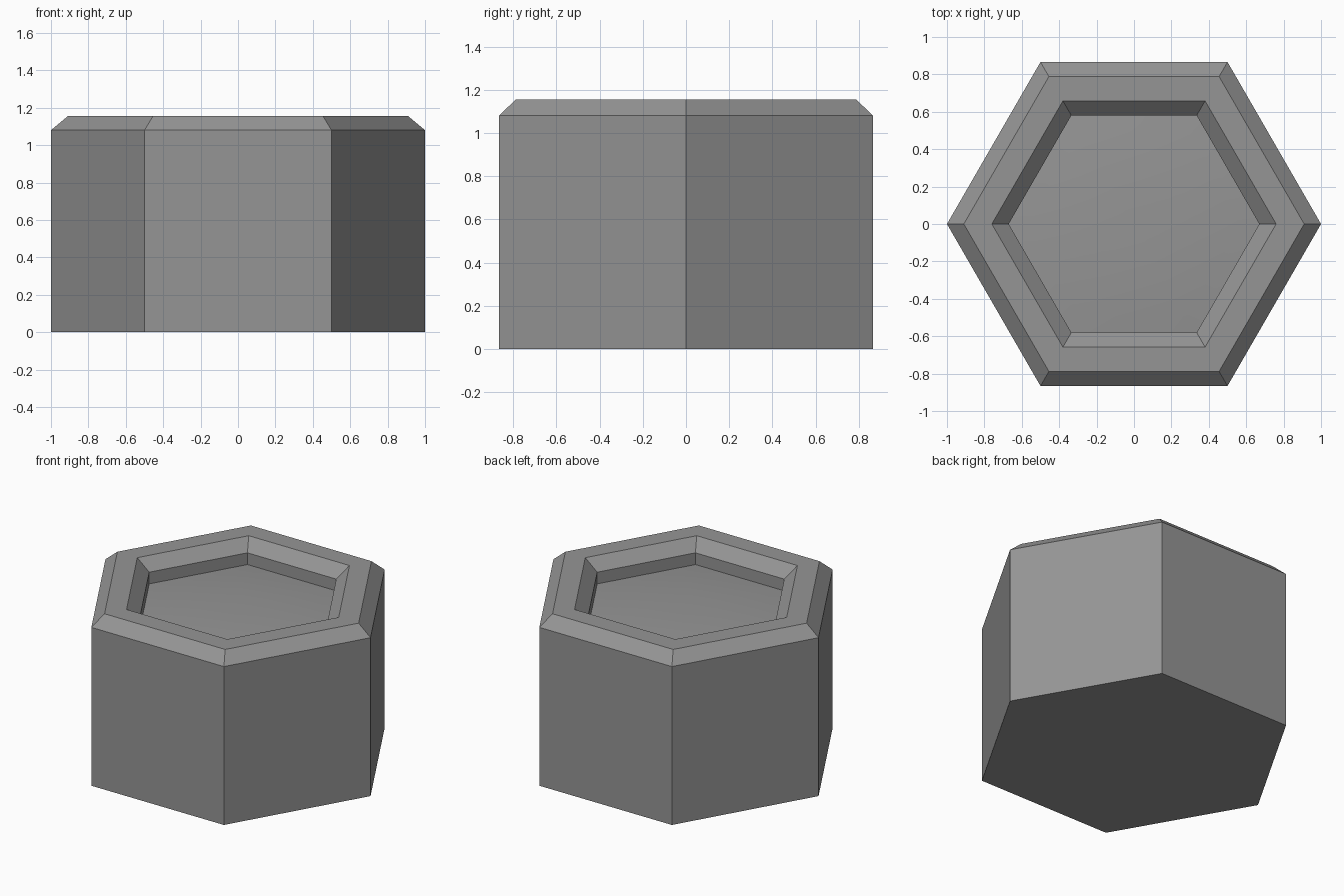
import bpy
import bmesh
from math import cos, sin, pi

cube = bpy.data.objects.get("Cube")
if cube:
    bpy.data.objects.remove(cube, do_unlink=True)

grey = bpy.data.materials.new("stone grey")
grey.use_nodes = True
colour = (0.3, 0.3, 0.3, 1)
grey.diffuse_color = colour
grey.node_tree.nodes["Principled BSDF"].inputs["Base Color"].default_value = colour


def hex_rings(name, profile, cap_start):
    """Skin six-sided rings given as (radius, height), and cap the ends."""
    bm = bmesh.new()
    rings = [[bm.verts.new((r * cos(i * pi / 3), r * sin(i * pi / 3), z))
              for i in range(6)] for r, z in profile]
    for low, high in zip(rings, rings[1:]):
        for i in range(6):
            j = (i + 1) % 6
            bm.faces.new((low[i], low[j], high[j], high[i]))
    if cap_start:
        bm.faces.new(rings[0][::-1])
    else:
        bm.faces.new(rings[-1])
    mesh = bpy.data.meshes.new(name)
    bm.to_mesh(mesh)
    bm.free()
    mesh.materials.append(grey)
    obj = bpy.data.objects.new(name, mesh)
    bpy.context.collection.objects.link(obj)
    return obj


# Hollow column with bevelled outer and inner rim
FLOOR = 1.0
hex_rings("column", [(1, 0), (1, 1.08), (0.91, 1.155), (0.76, 1.155),
                     (0.67, 1.08), (0.67, FLOOR)], True)

# Gently domed floor inside the rim
RADIUS, RISE, STEPS = 0.67, 0.03, 6
dome = [(RADIUS * (1 - k / STEPS * 0.9),
         FLOOR + RISE * (1 - (1 - k / STEPS) ** 2)) for k in range(STEPS + 1)]
floor = hex_rings("domed_floor", dome, False)
for face in floor.data.polygons:
    face.use_smooth = True
